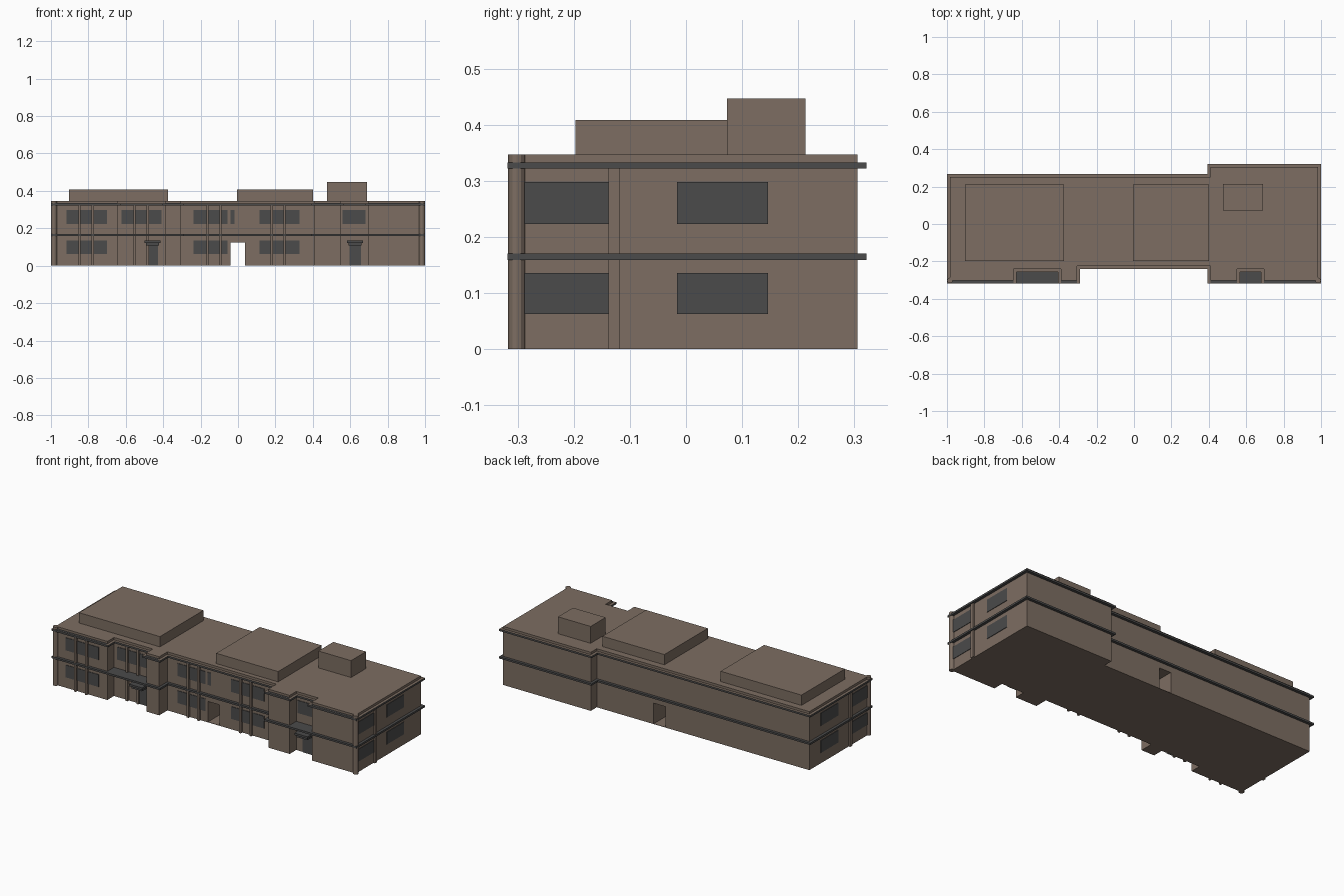
import bpy, bmesh, math

if "Cube" in bpy.data.objects:
    bpy.data.objects.remove(bpy.data.objects["Cube"])

def material(name, rgb):
    m = bpy.data.materials.new(name)
    m.diffuse_color = (*rgb, 1)
    m.use_nodes = True
    m.node_tree.nodes["Principled BSDF"].inputs["Base Color"].default_value = m.diffuse_color
    return m

BROWN = material("brown_wall", (0.205, 0.155, 0.122))
DARK = material("dark_grey", (0.070, 0.070, 0.070))

def finish(name, bm, mats):
    bmesh.ops.recalc_face_normals(bm, faces=bm.faces[:])
    me = bpy.data.meshes.new(name)
    bm.to_mesh(me)
    bm.free()
    for m in mats:
        me.materials.append(m)
    ob = bpy.data.objects.new(name, me)
    bpy.context.collection.objects.link(ob)
    return ob

def box(name, x0, x1, y0, y1, z0, z1, mat):
    bm = bmesh.new()
    bmesh.ops.create_cube(bm, size=1)
    for v in bm.verts:
        v.co = (x1 if v.co.x > 0 else x0, y1 if v.co.y > 0 else y0, z1 if v.co.z > 0 else z0)
    return finish(name, bm, [mat])

def prism(name, pts, z0, z1, mats):
    bm = bmesh.new()
    f = bm.faces.new([bm.verts.new((x, y, z0)) for x, y in pts])
    ext = bmesh.ops.extrude_face_region(bm, geom=[f])
    for v in ext["geom"]:
        if isinstance(v, bmesh.types.BMVert):
            v.co.z = z1
    return finish(name, bm, mats)

def offset(pts, d):
    # grow a counter-clockwise right-angled outline by d
    out = []
    for i, (x, y) in enumerate(pts):
        ox = oy = 0
        for (ax, ay), (bx, by) in ((pts[i - 1], pts[i]), (pts[i], pts[(i + 1) % len(pts)])):
            l = math.hypot(bx - ax, by - ay)
            ox += (by - ay) / l * d
            oy -= (bx - ax) / l * d
        out.append((x + ox, y + oy))
    return out

# footprint: two wings, set-back middle, entrance recesses
W, F, M, R = 0.984, -0.302, -0.225, -0.24
left_notch = [(-0.645, F), (-0.645, R), (-0.39, R), (-0.39, F)]
right_notch = [(0.55, F), (0.55, R), (0.695, R), (0.695, F)]
middle = [(-0.305, F), (-0.305, M), (0.41, M), (0.41, F)]
back = [(W, F), (W, 0.306), (0.41, 0.306), (0.41, 0.25), (-W, 0.25)]
body_plan = [(-W, F)] + left_notch + middle + right_notch + back
ledge_plan = [(-W, F)] + middle + back

body = prism("building_body", body_plan, 0, 0.347, [BROWN])

# passage through the building
cutter = box("passage_cutter", -0.04, 0.037, -0.5, 0.5, 0.002, 0.124, BROWN)
mod = body.modifiers.new("passage", 'BOOLEAN')
mod.object, mod.operation, mod.solver = cutter, 'DIFFERENCE', 'EXACT'
bpy.context.view_layer.objects.active = body
bpy.ops.object.modifier_apply(modifier="passage")
bpy.data.objects.remove(cutter)

# ledges around both floors; upper tops are brown except along the wing fronts
prism("lower_ledge", offset(ledge_plan, 0.016), 0.159, 0.170, [DARK])
upper = prism("upper_ledge", offset(body_plan, 0.016), 0.322, 0.333, [DARK, BROWN])
for p in upper.data.polygons:
    if p.normal.z > 0.5:
        p.material_index = 1
for i, (a, b) in enumerate(((-W, -0.645), (-0.39, -0.305), (0.41, 0.55), (0.695, W))):
    box(f"front_ledge_top_{i}", a, b, F - 0.014, F + 0.005, 0.330, 0.334, DARK)

# roof blocks
box("roof_block_left", -0.904, -0.374, -0.197, 0.21, 0.34, 0.408, BROWN)
box("roof_block_middle", -0.005, 0.401, -0.197, 0.21, 0.34, 0.408, BROWN)
box("roof_stair_hut", 0.476, 0.69, 0.073, 0.213, 0.34, 0.447, BROWN)

UP, LOW = (0.223, 0.298), (0.063, 0.136)

def window_row(name, x0, x1, y, floors, posts):
    # strip windows divided by full-height pilasters
    for k, (z0, z1) in enumerate(floors):
        box(f"{name}_window_{k}", x0, x1, y - 0.003, y + 0.01, z0, z1, DARK)
    for k, x in enumerate(posts):
        box(f"{name}_pilaster_{k}", x - 0.006, x + 0.006, y - 0.014, y + 0.01, 0, 0.322, BROWN)

window_row("left_wing", -0.917, -0.70, F, (UP, LOW), (-0.848, -0.776))
window_row("left_recess", -0.622, -0.41, R, (UP,), (-0.553, -0.482))
window_row("middle_left", -0.237, -0.055, M, (UP, LOW), (-0.163, -0.094))
window_row("middle_right", 0.115, 0.33, M, (UP, LOW), (0.18, 0.248))
window_row("right_recess", 0.56, 0.682, R, (UP,), ())
box("small_middle_window", -0.04, -0.018, M - 0.003, M + 0.01, *UP, DARK)

# entrance doors with stepped canopies
for name, x in (("left", -0.458), ("right", 0.626)):
    box(f"{name}_door", x - 0.031, x + 0.031, R - 0.004, R + 0.01, 0, 0.115, DARK)
    box(f"{name}_canopy_base", x - 0.035, x + 0.035, R - 0.055, R + 0.01, 0.108, 0.122, DARK)
    box(f"{name}_canopy_top", x - 0.043, x + 0.043, R - 0.065, R + 0.01, 0.122, 0.134, DARK)

# end walls: windows, pilaster and rounded corner column on each side
for name, s in (("left", -1), ("right", 1)):
    xs = sorted((s * (W - 0.01), s * (W + 0.003)))
    for k, (y0, y1) in enumerate(((-0.288, -0.138), (-0.016, 0.146))):
        for f, (z0, z1) in enumerate((UP, LOW)):
            box(f"{name}_end_window_{k}_{f}", *xs, y0, y1, z0, z1, DARK)
    xs = sorted((s * (W - 0.01), s * (W + 0.01)))
    box(f"{name}_end_pilaster", *xs, -0.138, -0.118, 0, 0.322, BROWN)
    bm = bmesh.new()
    bmesh.ops.create_cone(bm, cap_ends=True, segments=12, radius1=0.015, radius2=0.015, depth=0.347)
    bmesh.ops.translate(bm, verts=bm.verts[:], vec=(s * W, F, 0.1735))
    finish(f"{name}_corner_column", bm, [BROWN])
